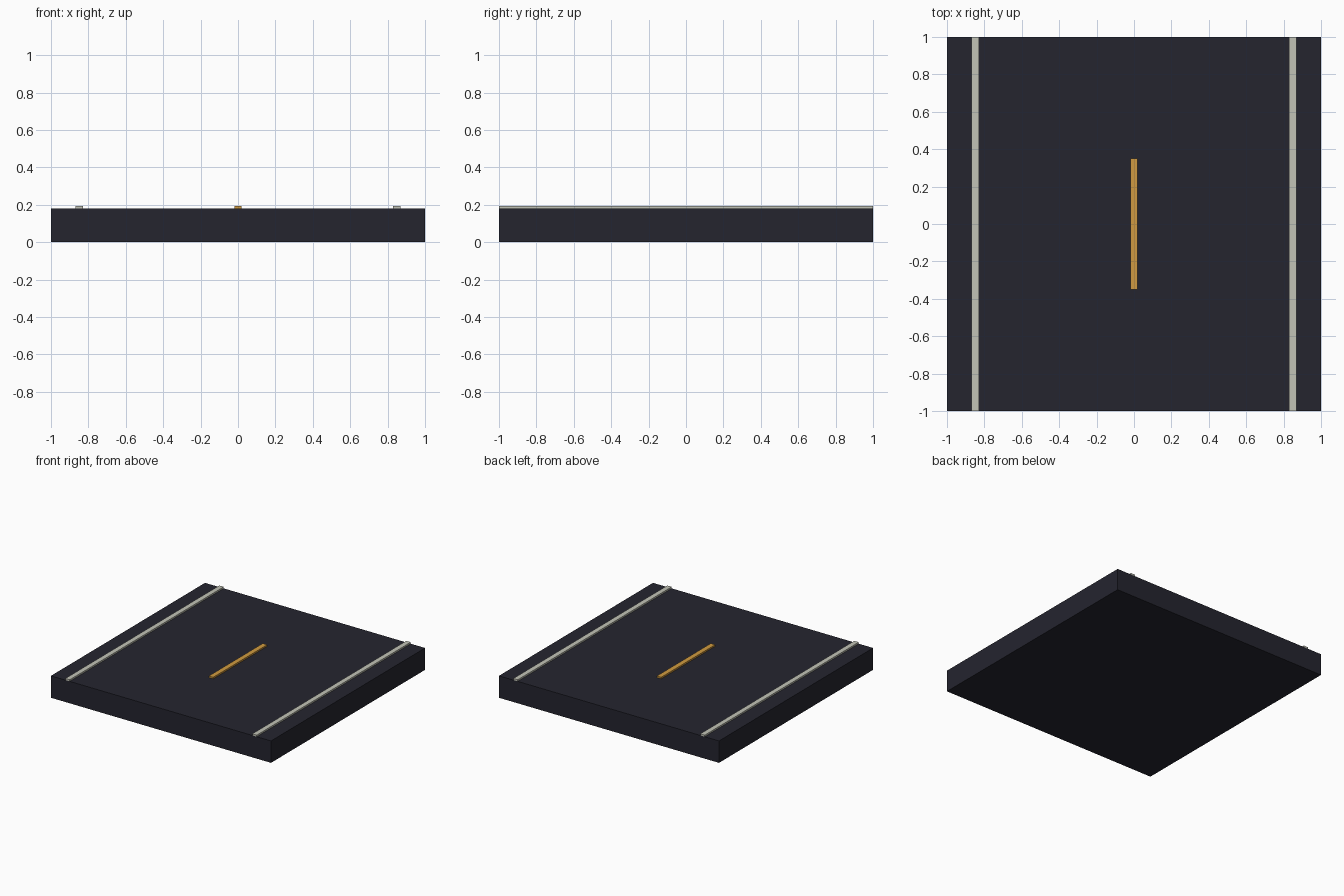
import bpy

if "Cube" in bpy.data.objects:
    bpy.data.objects.remove(bpy.data.objects["Cube"])


def material(name, rgb):
    m = bpy.data.materials.new(name)
    m.diffuse_color = (*rgb, 1.0)
    m.use_nodes = True
    m.node_tree.nodes["Principled BSDF"].inputs["Base Color"].default_value = m.diffuse_color
    return m


def box(name, lo, hi, mat):
    """Axis-aligned box between two corners."""
    size = [b - a for a, b in zip(lo, hi)]
    mid = [(a + b) / 2 for a, b in zip(lo, hi)]
    bpy.ops.mesh.primitive_cube_add(size=1, location=mid)
    ob = bpy.context.object
    ob.name = name
    ob.scale = size
    bpy.ops.object.transform_apply(location=False, rotation=False, scale=True)
    ob.data.materials.append(mat)
    return ob


asphalt = material("dark asphalt", (0.018, 0.018, 0.028))
white = material("off white paint", (0.54, 0.55, 0.47))
amber = material("amber paint", (0.64, 0.33, 0.052))

TOP = 0.18      # road surface height
PAINT = 0.193   # top of raised markings

# Road slab
box("road_slab", (-1, -1, 0), (1, 1, TOP), asphalt)

# Edge lines along both sides
for side, x in (("left", -0.85), ("right", 0.85)):
    box(f"{side}_edge_line", (x - 0.02, -1, TOP), (x + 0.02, 1, PAINT), white)

# Centre dash
box("centre_dash", (-0.02, -0.35, TOP), (0.02, 0.35, PAINT), amber)
